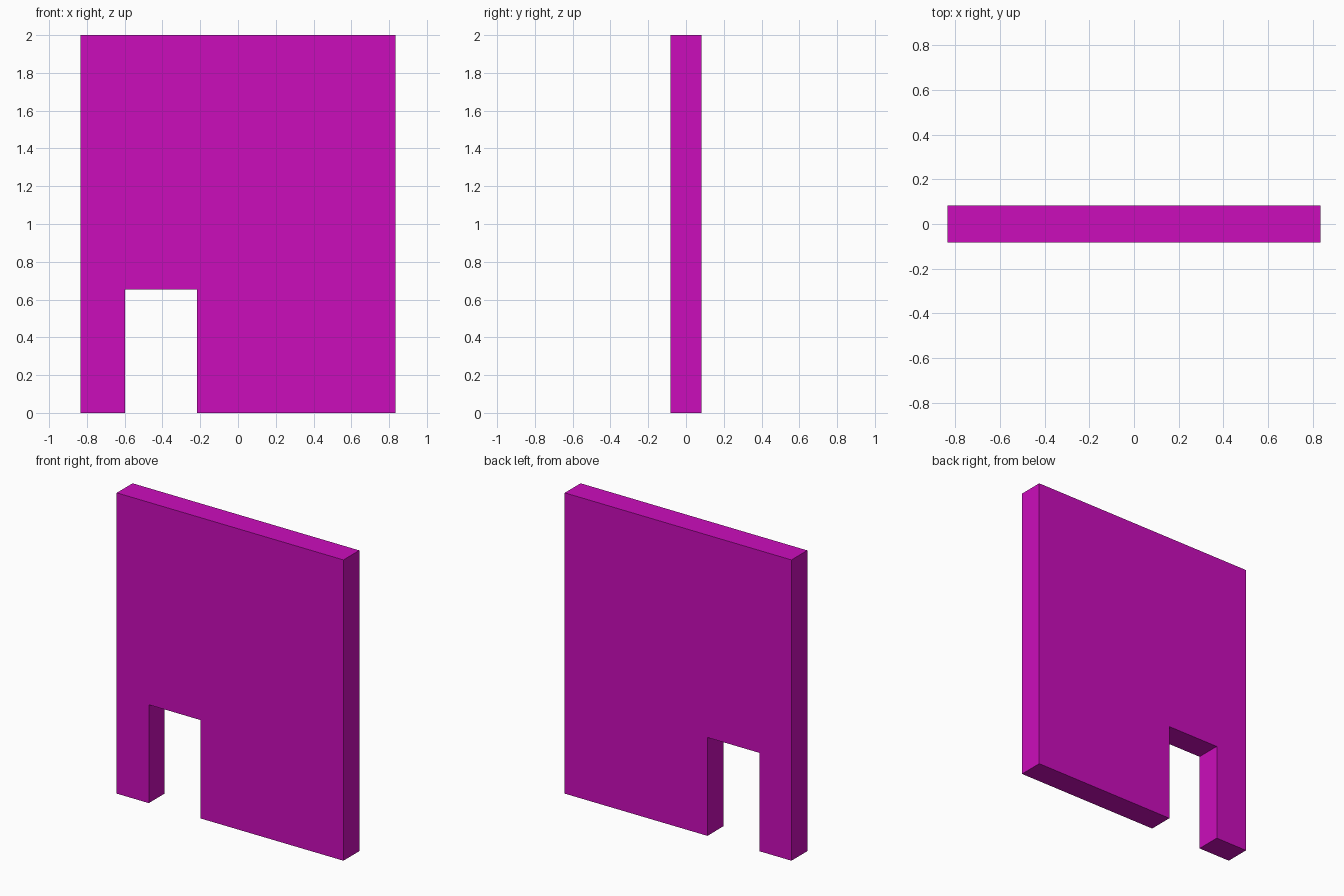
import bpy, bmesh

if "Cube" in bpy.data.objects:
    bpy.data.objects.remove(bpy.data.objects["Cube"])

W, T, H = 0.834, 0.083, 2.0              # half width, half thickness, height
LEFT, RIGHT, TOP = -0.598, -0.216, 0.654  # doorway opening

# Wall outline with the doorway notch, seen from the front
outline = [(-W, 0), (LEFT, 0), (LEFT, TOP), (RIGHT, TOP),
           (RIGHT, 0), (W, 0), (W, H), (-W, H)]

# Extrude the outline through the wall thickness
bm = bmesh.new()
face = bm.faces.new([bm.verts.new((x, -T, z)) for x, z in outline])
result = bmesh.ops.extrude_face_region(bm, geom=[face], use_keep_orig=True)
moved = [v for v in result["geom"] if isinstance(v, bmesh.types.BMVert)]
bmesh.ops.translate(bm, verts=moved, vec=(0, 2 * T, 0))
bmesh.ops.recalc_face_normals(bm, faces=bm.faces)

mesh = bpy.data.meshes.new("wall_with_doorway")
bm.to_mesh(mesh)
bm.free()
wall = bpy.data.objects.new("wall_with_doorway", mesh)
bpy.context.collection.objects.link(wall)

# Magenta wall colour
magenta = bpy.data.materials.new("magenta")
magenta.diffuse_color = (0.6, 0.004, 0.5, 1)
magenta.use_nodes = True
magenta.node_tree.nodes["Principled BSDF"].inputs["Base Color"].default_value = magenta.diffuse_color
mesh.materials.append(magenta)
